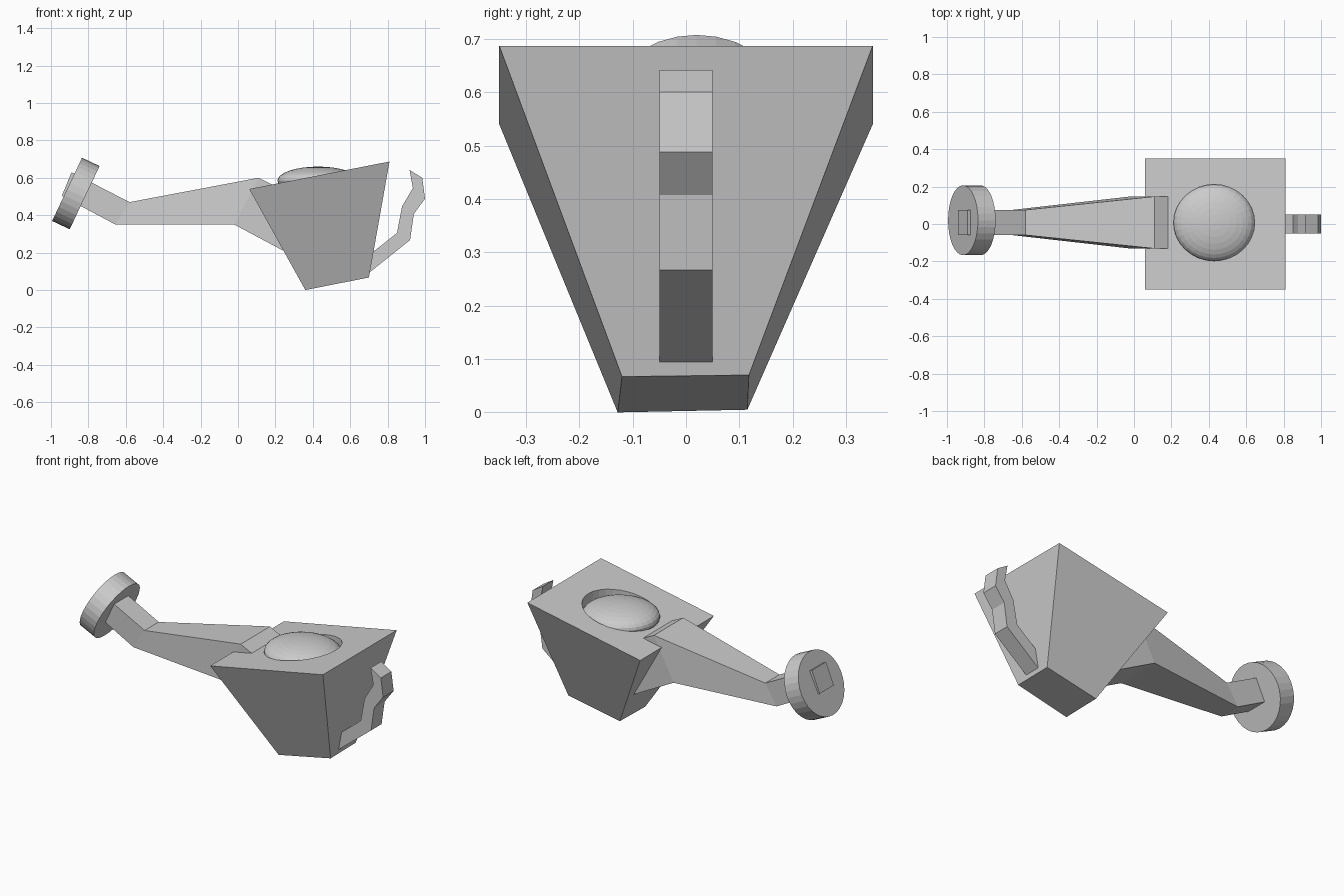
import bpy, bmesh, math
from mathutils import Vector

if "Cube" in bpy.data.objects:
    bpy.data.objects.remove(bpy.data.objects["Cube"])


def loft(name, sections):
    """Skin a row of four-cornered sections and cap both ends."""
    bm = bmesh.new()
    rings = [[bm.verts.new(p) for p in s] for s in sections]
    for a, b in zip(rings, rings[1:]):
        for i in range(4):
            j = (i + 1) % 4
            bm.faces.new((a[i], a[j], b[j], b[i]))
    bm.faces.new(rings[0])
    bm.faces.new(rings[-1])
    bmesh.ops.recalc_face_normals(bm, faces=bm.faces)
    mesh = bpy.data.meshes.new(name)
    bm.to_mesh(mesh)
    bm.free()
    obj = bpy.data.objects.new(name, mesh)
    bpy.context.collection.objects.link(obj)
    return obj


def strut(name, path, yc=0.0):
    """Path rows: top (x, z), bottom (x, z), half width."""
    return loft(name, [[(t[0], yc - w, t[1]), (t[0], yc + w, t[1]),
                        (b[0], yc + w, b[1]), (b[0], yc - w, b[1])]
                       for t, b, w in path])


# Tapered, tilted body
body = loft("body", [
    [(0.06, -0.35, 0.54), (0.81, -0.35, 0.687), (0.81, 0.35, 0.687), (0.06, 0.35, 0.54)],
    [(0.36, -0.128, 0.0), (0.70, -0.12, 0.067), (0.70, 0.118, 0.07), (0.36, 0.115, 0.005)],
])

# Round recess in the top of the body
dome_xy = (0.428, 0.007)
bpy.ops.mesh.primitive_cylinder_add(vertices=32, radius=1, depth=0.3,
                                    location=(*dome_xy, 0.71))
cutter = bpy.context.object
cutter.name = "recess_cutter"
cutter.scale = (0.217, 0.204, 1)
cutter.hide_render = True
cutter.hide_set(True)
cut = body.modifiers.new("recess", 'BOOLEAN')
cut.operation = 'DIFFERENCE'
cut.solver = 'EXACT'
cut.object = cutter

# Shallow dome sitting in the recess
bpy.ops.mesh.primitive_uv_sphere_add(segments=32, ring_count=16, radius=1,
                                     location=(*dome_xy, 0.585))
dome = bpy.context.object
dome.name = "dome"
dome.scale = (0.217, 0.204, 0.075)

# Long bent arm
strut("arm", [
    ((-0.89, 0.63), (-0.942, 0.503), 0.067),
    ((-0.58, 0.47), (-0.655, 0.35), 0.067),
    ((0.11, 0.60), (-0.02, 0.35), 0.139),
    ((0.32, 0.495), (0.28, 0.19), 0.139),
], 0.008)

# Disc near the end of the arm
bpy.ops.mesh.primitive_cylinder_add(vertices=32, radius=0.187, depth=0.104,
                                    location=(-0.867, 0.02, 0.516))
disc = bpy.context.object
disc.name = "end_disc"
disc.rotation_euler = Vector((-0.91, 0, 0.43)).to_track_quat('Z', 'Y').to_euler()

# Curved strip on the far end
strut("back_handle", [
    ((0.68, 0.17), (0.69, 0.083), 0.05),
    ((0.85, 0.305), (0.92, 0.267), 0.05),
    ((0.877, 0.447), (0.94, 0.407), 0.05),
    ((0.935, 0.545), (1.0, 0.488), 0.05),
    ((0.917, 0.642), (0.985, 0.60), 0.05),
])
